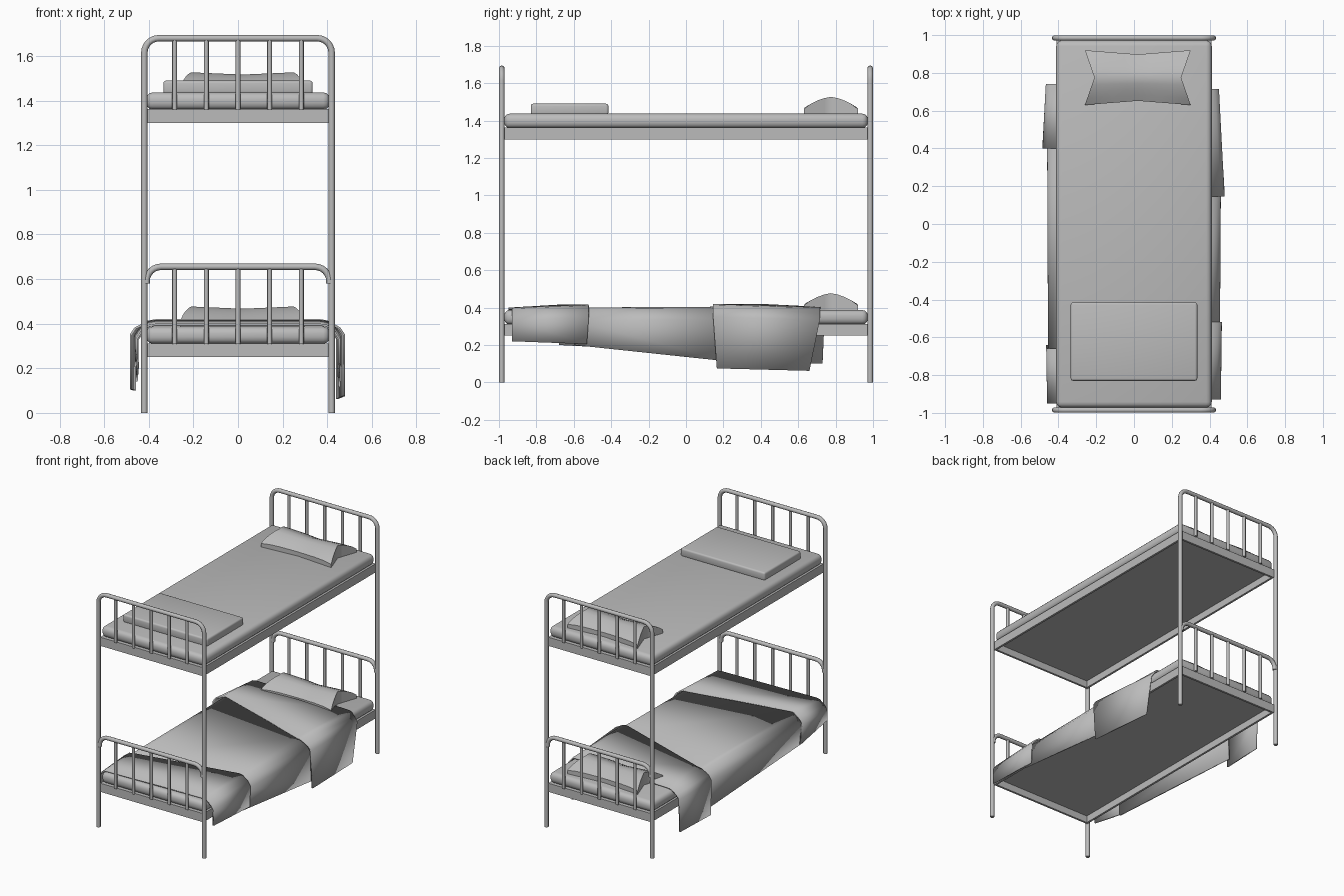
import bpy, bmesh, math

cube = bpy.data.objects.get("Cube")
if cube:
    bpy.data.objects.remove(cube, do_unlink=True)

grey = bpy.data.materials.new("plain_grey")
grey.use_nodes = True
grey.diffuse_color = (0.5, 0.5, 0.5, 1)
grey.node_tree.nodes["Principled BSDF"].inputs["Base Color"].default_value = (0.5, 0.5, 0.5, 1)


def finish(ob, angle=40):
    """Assign the colour and smooth the soft edges."""
    ob.data.materials.clear()
    ob.data.materials.append(grey)
    bpy.ops.object.select_all(action='DESELECT')
    ob.select_set(True)
    bpy.context.view_layer.objects.active = ob
    bpy.ops.object.shade_smooth_by_angle(angle=math.radians(angle))
    return ob


def mesh_object(name, bm):
    bmesh.ops.recalc_face_normals(bm, faces=bm.faces[:])
    me = bpy.data.meshes.new(name)
    bm.to_mesh(me)
    bm.free()
    ob = bpy.data.objects.new(name, me)
    bpy.context.collection.objects.link(ob)
    return ob


def box(name, x, y, z, bevel=0, segments=3):
    """Box from (min, max) ranges with optionally rounded edges."""
    bm = bmesh.new()
    bmesh.ops.create_cube(bm, size=1)
    for v in bm.verts:
        v.co = [r[0] + (c + 0.5) * (r[1] - r[0]) for c, r in zip(v.co, (x, y, z))]
    if bevel:
        bmesh.ops.bevel(bm, geom=bm.edges[:], offset=bevel, segments=segments,
                        profile=0.5, affect='EDGES')
    return finish(mesh_object(name, bm))


def tube(name, points, radius):
    """Round tube along a path."""
    cu = bpy.data.curves.new(name, 'CURVE')
    cu.dimensions = '3D'
    cu.bevel_depth = radius
    cu.bevel_resolution = 3
    cu.use_fill_caps = True
    sp = cu.splines.new('POLY')
    sp.points.add(len(points) - 1)
    for p, co in zip(sp.points, points):
        p.co = (*co, 1)
    ob = bpy.data.objects.new(name, cu)
    bpy.context.collection.objects.link(ob)
    bpy.ops.object.select_all(action='DESELECT')
    ob.select_set(True)
    bpy.context.view_layer.objects.active = ob
    bpy.ops.object.convert(target='MESH')
    return finish(bpy.context.object, 50)


def hoop(name, half, y, bottom, top, bend=0.065, steps=6):
    """Upside-down U with rounded corners."""
    arc = [(half - bend + bend * math.cos(t), y, top - bend + bend * math.sin(t))
           for t in (math.pi / 2 * i / steps for i in range(steps + 1))]
    right = [(half, y, bottom)] + arc
    tube(name, right + [(-px, py, pz) for px, py, pz in reversed(right)], 0.0145)


def pillow(name, base, nu=8, nv=8):
    """Pinched cushion with a soft ridge and pointed corners."""
    bm = bmesh.new()
    layers = []
    for top in (0, 1):
        grid = []
        for i in range(nu + 1):
            u = 2 * i / nu - 1
            for j in range(nv + 1):
                v = 2 * j / nv - 1
                x = 0.02 + 0.28 * u * (1 - 0.18 * (1 - abs(v)))
                y = 0.775 + v * (0.145 - 0.022 * (1 - abs(u)))
                z = 0.042 + 0.05 * (1 - abs(v) ** 1.4) - 0.01 * (1 - abs(u))
                z -= 0.015 * abs(u * v) ** 4
                grid.append(bm.verts.new((x, y, base + z * top)))
        layers.append(grid)
    idx = lambda i, j: i * (nv + 1) + j
    for g in layers:
        for i in range(nu):
            for j in range(nv):
                bm.faces.new([g[idx(i, j)], g[idx(i + 1, j)], g[idx(i + 1, j + 1)], g[idx(i, j + 1)]])
    # side walls between the two grids
    rim = ([idx(i, 0) for i in range(nu)] + [idx(nu, j) for j in range(nv)]
           + [idx(i, nv) for i in range(nu, 0, -1)] + [idx(0, j) for j in range(nv, 0, -1)])
    low, high = layers
    for a, b in zip(rim, rim[1:] + rim[:1]):
        bm.faces.new([low[a], low[b], high[b], high[a]])
    finish(mesh_object(name, bm), 45)


def section(left, right, top):
    """Blanket cross-section; each side is (x, y at top, y at hem, z of hem)."""
    half = []
    for sign, (x, y, y_hem, hem) in ((-1, left), (1, right)):
        half.append([(sign * x, y_hem, hem), (sign * x, y, top - 0.065),
                     (sign * (x - 0.02), y, top - 0.035), (sign * 0.4, y, top - 0.005),
                     (sign * 0.37, y, top)])
    return half[0] + half[1][::-1]


def blanket(name, front, back):
    """Cloth panel lofted between two cross-sections."""
    bm = bmesh.new()
    rows = [[bm.verts.new(p) for p in row] for row in (front, back)]
    for i in range(len(front) - 1):
        bm.faces.new([rows[0][i], rows[0][i + 1], rows[1][i + 1], rows[1][i]])
    ob = mesh_object(name, bm)
    mod = ob.modifiers.new("thickness", 'SOLIDIFY')
    mod.thickness = 0.01
    mod.offset = 0
    finish(ob, 35)


# End frames: tall hoops form the posts, short hoops sit between them
for end, sy in (("front", -1), ("back", 1)):
    y = sy * 0.985
    hoop(end + "_post_hoop", 0.42, y, 0, 1.68)
    hoop(end + "_lower_rail", 0.41, y, 0.58, 0.655)
    for level, z0, z1 in (("lower", 0.31, 0.655), ("upper", 1.36, 1.68)):
        for i in range(5):
            x = (i - 2) * 0.142
            tube(f"{end}_{level}_bar_{i + 1}", [(x, y, z0), (x, y, z1)], 0.011)

# Bed bases, mattresses and pillows
for level, z in (("lower", 0.25), ("upper", 1.30)):
    for side, s in (("left", 1), ("right", -1)):
        box(f"{level}_{side}_rail", sorted((s * 0.395, s * 0.41)), (-0.98, 0.98), (z, z + 0.062))
    for end, s in (("front", -1), ("back", 1)):
        box(f"{level}_{end}_crossrail", (-0.41, 0.41), sorted((s * 0.965, s * 0.98)), (z, z + 0.062))
    box(level + "_base_panel", (-0.4, 0.4), (-0.97, 0.97), (z + 0.05, z + 0.062))
    box(level + "_mattress", (-0.412, 0.412), (-0.972, 0.972), (z + 0.06, z + 0.137), 0.03)
    pillow(level + "_pillow", z + 0.135)

# Folded blanket on the upper bed
box("folded_blanket", (-0.335, 0.335), (-0.83, -0.415), (1.43, 1.49), 0.012)

# Draped blanket on the lower bed, in three overlapping panels
blanket("blanket_foot",
        section((0.455, -0.95, -0.95, 0.26), (0.455, -0.93, -0.93, 0.22), 0.395),
        section((0.46, -0.66, -0.64, 0.205), (0.46, -0.52, -0.53, 0.205), 0.412))
blanket("blanket_middle",
        section((0.45, -0.68, -0.68, 0.2), (0.45, -0.6, -0.6, 0.2), 0.395),
        section((0.455, 0.45, 0.45, 0.14), (0.455, 0.2, 0.2, 0.115), 0.4))
blanket("blanket_fold",
        section((0.48, 0.4, 0.41, 0.105), (0.475, 0.145, 0.165, 0.075), 0.415),
        section((0.462, 0.74, 0.73, 0.1), (0.445, 0.715, 0.66, 0.062), 0.398))
